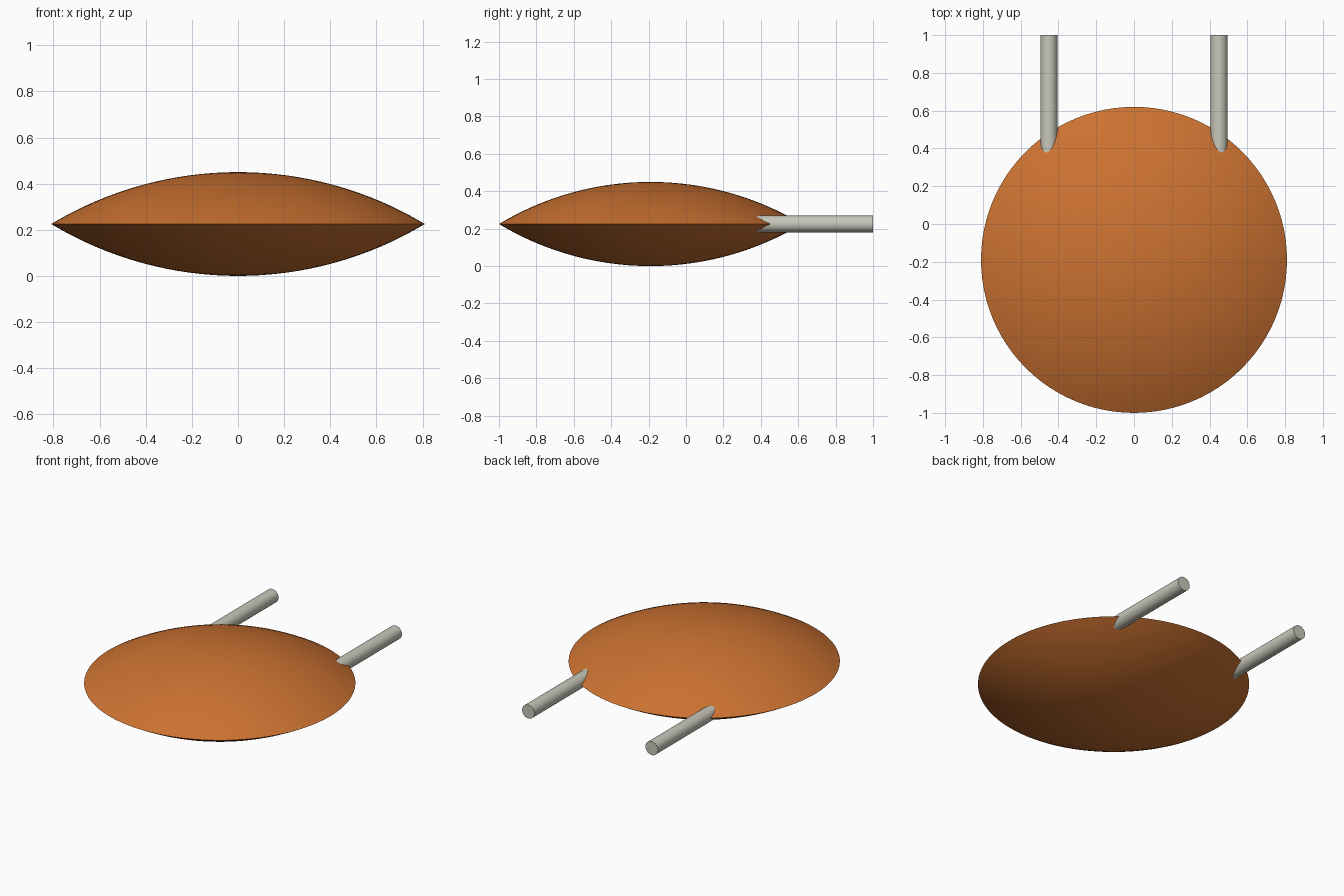
import bpy
import bmesh
import math
from mathutils import Matrix, Vector

cube = bpy.data.objects.get("Cube")
if cube:
    bpy.data.objects.remove(cube, do_unlink=True)

RIM, HALF, MID_Z, CENTRE_Y = 0.81, 0.225, 0.225, -0.19
SPHERE = (RIM ** 2 + HALF ** 2) / (2 * HALF)
SEGMENTS, RINGS = 96, 16


def material(name, colour):
    mat = bpy.data.materials.new(name)
    mat.use_nodes = True
    mat.diffuse_color = colour
    mat.node_tree.nodes["Principled BSDF"].inputs["Base Color"].default_value = colour
    return mat


def finish(bm, name, mat):
    bmesh.ops.recalc_face_normals(bm, faces=bm.faces)
    mesh = bpy.data.meshes.new(name)
    bm.to_mesh(mesh)
    bm.free()
    mesh.materials.append(mat)
    obj = bpy.data.objects.new(name, mesh)
    bpy.context.collection.objects.link(obj)
    bpy.ops.object.select_all(action="DESELECT")
    obj.select_set(True)
    bpy.context.view_layer.objects.active = obj
    bpy.ops.object.shade_smooth_by_angle(angle=math.radians(30))
    return obj


orange = material("burnt orange", (0.6, 0.168, 0.031, 1))
grey = material("warm grey", (0.58, 0.57, 0.49, 1))

# Lens body: two shallow spherical caps meeting at a sharp rim
bm = bmesh.new()
edge_angle = math.asin(RIM / SPHERE)
angles = [edge_angle * i / RINGS for i in range(RINGS + 1)]
arc = [(SPHERE * math.sin(a), SPHERE * math.cos(a) - SPHERE + HALF) for a in angles]
profile = arc + [(r, -z) for r, z in reversed(arc[:-1])]
verts = [bm.verts.new((r, 0, z)) for r, z in profile]
edges = [bm.edges.new(pair) for pair in zip(verts, verts[1:])]
bmesh.ops.spin(bm, geom=verts + edges, cent=(0, 0, 0), axis=(0, 0, 1),
               angle=math.tau, steps=SEGMENTS)
bmesh.ops.remove_doubles(bm, verts=bm.verts, dist=0.0005)
bmesh.ops.translate(bm, verts=bm.verts, vec=Vector((0, CENTRE_Y, MID_Z)))
finish(bm, "lens_body", orange)

# Pair of rods sunk into the back of the body
START, END = 0.3, 1.0
for side, x in (("left", 0.45), ("right", -0.45)):
    bm = bmesh.new()
    place = Matrix.Translation((x, (START + END) / 2, MID_Z)) @ Matrix.Rotation(math.pi / 2, 4, "X")
    bmesh.ops.create_cone(bm, cap_ends=True, segments=32, radius1=0.045,
                          radius2=0.045, depth=END - START, matrix=place)
    finish(bm, side + "_rod", grey)
